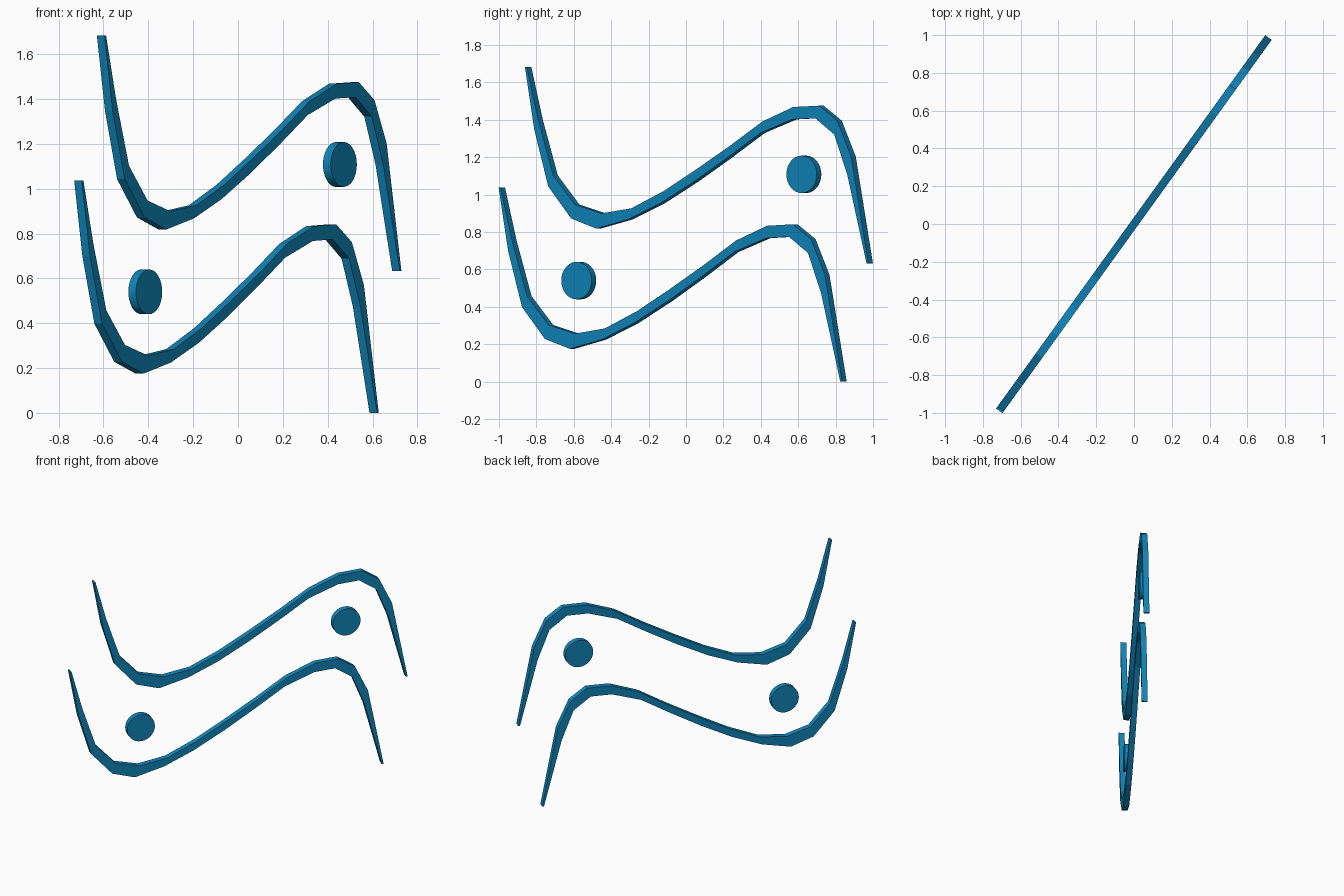
import bpy, bmesh, math
from mathutils import Matrix

if "Cube" in bpy.data.objects:
    bpy.data.objects.remove(bpy.data.objects["Cube"])

T = 0.042                                         # plate thickness
TURN = Matrix.Rotation(math.radians(54.2), 4, 'Z')  # plane of the emblem

blue = bpy.data.materials.new("blue")
blue.diffuse_color = (0.005, 0.24, 0.50, 1)
blue.use_nodes = True
blue.node_tree.nodes["Principled BSDF"].inputs["Base Color"].default_value = blue.diffuse_color

# Upper and lower edges of the wave, (along plane, z)
TOP = [(-1.035, 1.683), (-.959, 1.40), (-.860, 1.102), (-.718, .947), (-.544, .899),
       (-.346, .926), (-.135, 1.017), (.082, 1.134), (.307, 1.262), (.517, 1.390),
       (.722, 1.468), (.893, 1.475), (1.012, 1.395), (1.104, 1.203), (1.217, .632)]
LOW = [(-1.047, 1.683), (-.985, 1.347), (-.893, 1.043), (-.742, .872), (-.577, .818),
       (-.366, .867), (-.155, .953), (.069, 1.07), (.293, 1.20), (.504, 1.329),
       (.715, 1.402), (.867, 1.408), (.992, 1.321), (1.078, 1.107), (1.205, .632)]


def finish(name, bm):
    bmesh.ops.recalc_face_normals(bm, faces=bm.faces)
    bm.transform(TURN)
    me = bpy.data.meshes.new(name)
    bm.to_mesh(me)
    bm.free()
    me.materials.append(blue)
    ob = bpy.data.objects.new(name, me)
    bpy.context.collection.objects.link(ob)
    return ob


def wave(name, place):
    """Tapered flat band: one four-cornered section per station."""
    bm = bmesh.new()
    rings = []
    for a, b in zip(TOP, LOW):
        (ax, az), (bx, bz) = place(*a), place(*b)
        rings.append([bm.verts.new(c) for c in (
            (ax, -T / 2, az), (ax, T / 2, az), (bx, T / 2, bz), (bx, -T / 2, bz))])
    for r, q in zip(rings, rings[1:]):
        for i in range(4):
            j = (i + 1) % 4
            bm.faces.new((r[i], r[j], q[j], q[i]))
    bm.faces.new(rings[0])
    bm.faces.new(rings[-1])
    finish(name, bm)


def disc(name, s, z):
    bm = bmesh.new()
    m = Matrix.Translation((s, 0, z)) @ Matrix.Rotation(math.pi / 2, 4, 'X')
    bmesh.ops.create_cone(bm, cap_ends=True, segments=32, radius1=0.1,
                          radius2=0.1, depth=T, matrix=m)
    ob = finish(name, bm)
    bpy.context.view_layer.objects.active = ob
    ob.select_set(True)
    bpy.ops.object.shade_smooth_by_angle(angle=math.radians(30))
    ob.select_set(False)


# Two nested waves, the lower one shifted back and down
wave("upper_wave", lambda s, z: (s, z))
wave("lower_wave", lambda s, z: (s - 0.173, z - 0.646 + 0.014 * (s + 1.04) / 2.25))

# Dots in the two hollows
disc("lower_dot", -0.707, 0.54)
disc("upper_dot", 0.777, 1.108)
